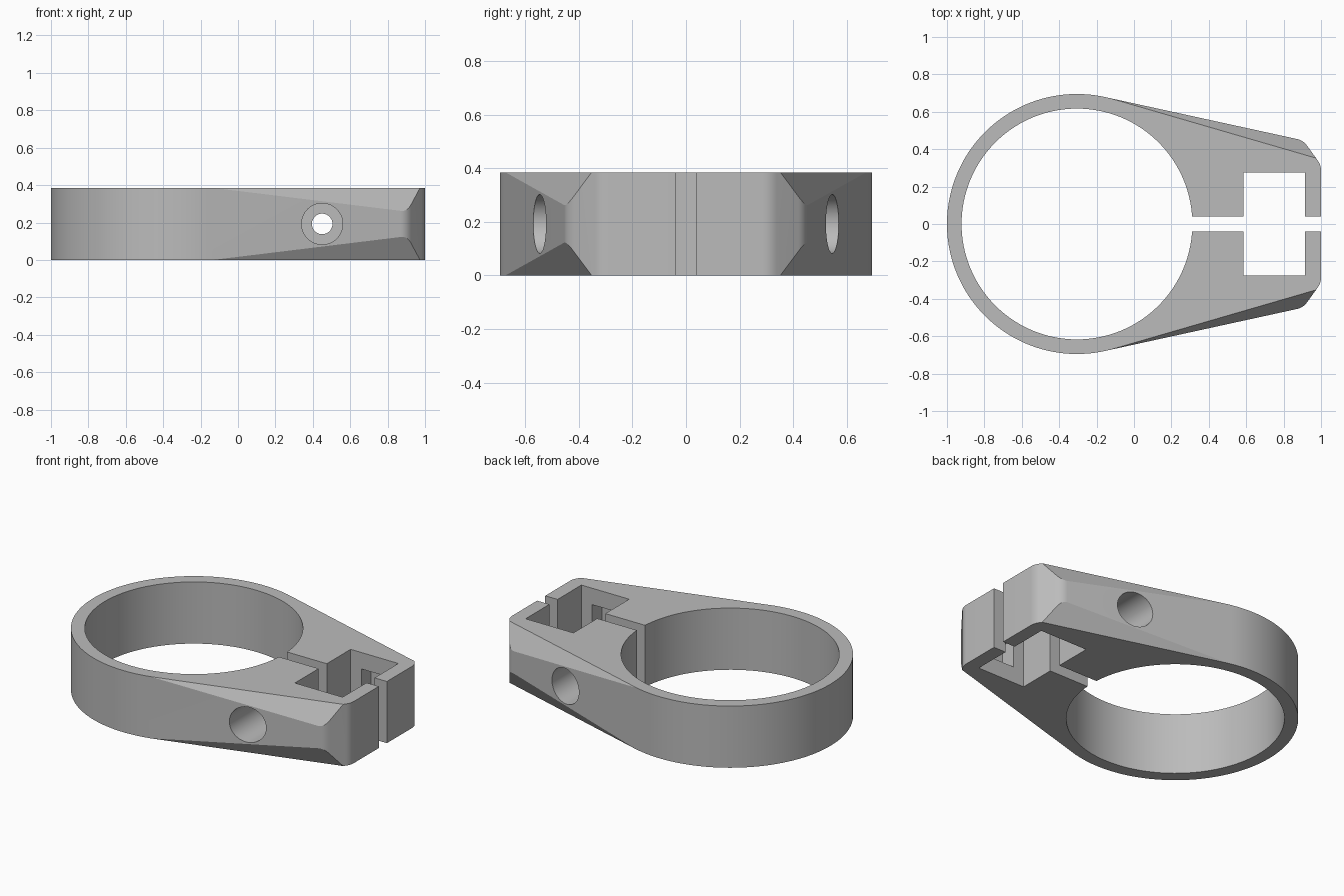
import bpy, bmesh, math
from mathutils import Vector

if "Cube" in bpy.data.objects:
    bpy.data.objects.remove(bpy.data.objects["Cube"], do_unlink=True)

HEIGHT = 0.385
MID = HEIGHT / 2
RING_X, RING_R, BORE_R = -0.305, 0.695, 0.617
SIDE_ANGLE = math.radians(12.3)     # slope of the arm sides
CHAMFER_ANGLE = math.radians(16.2)  # slope of the chamfer line on the top face

metal = bpy.data.materials.new("mid_grey")
metal.use_nodes = True
GREY = (0.5, 0.5, 0.5, 1)
metal.diffuse_color = GREY
metal.node_tree.nodes["Principled BSDF"].inputs["Base Color"].default_value = GREY


def ring_point(angle):
    """Point on the outer ring, measured from the +y direction towards +x."""
    return Vector((RING_X + RING_R * math.sin(angle), RING_R * math.cos(angle)))


def fillet(before, corner, after, size, steps=8):
    """Round a corner with a short curve."""
    a = corner + (before - corner).normalized() * size
    b = corner + (after - corner).normalized() * size
    ts = [i / steps for i in range(steps + 1)]
    return [a * (1 - t) ** 2 + corner * 2 * t * (1 - t) + b * t ** 2 for t in ts]


# Half outline: ring, tangent arm side, slanted nose, end face
arc_steps = 64
half = [ring_point(-math.pi / 2 + (SIDE_ANGLE + math.pi / 2) * i / arc_steps)
        for i in range(arc_steps + 1)]
shoulder, nose, end = Vector((0.905, 0.447)), Vector((1, 0.315)), Vector((1, 0))
half += fillet(half[-1], shoulder, nose, 0.035)
half += fillet(shoulder, nose, end, 0.03)
outline = half + [Vector((p.x, -p.y)) for p in reversed(half[1:])]

# Extrude the outline into the clamp body
bm = bmesh.new()
base = bm.faces.new([bm.verts.new((p.x, p.y, 0)) for p in outline])
top = bmesh.ops.extrude_face_region(bm, geom=[base])["geom"]
bmesh.ops.translate(bm, vec=(0, 0, HEIGHT),
                    verts=[g for g in top if isinstance(g, bmesh.types.BMVert)])
bmesh.ops.recalc_face_normals(bm, faces=bm.faces)

# Slice the four long arm chamfers
tangent = ring_point(CHAMFER_ANGLE)
along = Vector((math.cos(CHAMFER_ANGLE), -math.sin(CHAMFER_ANGLE), 0))
start = Vector((tangent.x, tangent.y, HEIGHT))
normal = along.cross(Vector((0.88, 0.452, 0.262)) - start).normalized()
if normal.y < 0:
    normal = -normal
for sy in (1, -1):
    for up in (1, -1):
        z = HEIGHT if up > 0 else 0
        bmesh.ops.bisect_plane(
            bm, geom=bm.verts[:] + bm.edges[:] + bm.faces[:], dist=1e-6,
            plane_co=(start.x, start.y * sy, z),
            plane_no=(normal.x, normal.y * sy, normal.z * up), clear_outer=True)
        bmesh.ops.holes_fill(bm, edges=[e for e in bm.edges if e.is_boundary], sides=0)
bmesh.ops.recalc_face_normals(bm, faces=bm.faces)
mesh = bpy.data.meshes.new("clamp_body")
bm.to_mesh(mesh)
bm.free()
body = bpy.data.objects.new("clamp_body", mesh)
bpy.context.collection.objects.link(body)
mesh.materials.append(metal)


def cut(cutter):
    """Subtract a cutter from the body and discard it."""
    cutter.hide_render = True
    bpy.context.view_layer.objects.active = body
    mod = body.modifiers.new("cut", 'BOOLEAN')
    mod.operation, mod.solver, mod.object = 'DIFFERENCE', 'EXACT', cutter
    bpy.ops.object.modifier_apply(modifier=mod.name)
    bpy.data.objects.remove(cutter, do_unlink=True)


def cut_box(x0, x1, y0, y1, z0=-0.1, z1=HEIGHT + 0.1):
    bpy.ops.mesh.primitive_cube_add(
        size=1, location=((x0 + x1) / 2, (y0 + y1) / 2, (z0 + z1) / 2))
    box = bpy.context.object
    box.scale = (x1 - x0, y1 - y0, z1 - z0)
    bpy.context.view_layer.update()
    cut(box)


def cut_cylinder(radius, depth, location, sides, turn=0):
    bpy.ops.mesh.primitive_cylinder_add(vertices=sides, radius=radius, depth=depth,
                                        location=location, rotation=(turn, 0, 0))
    cut(bpy.context.object)


# Ring bore, split slot and square pocket
cut_cylinder(BORE_R, 1, (RING_X, 0, MID), 128)
cut_box(0, 1.2, -0.04, 0.04)
cut_box(0.585, 0.915, -0.275, 0.275)

# Bolt hole with a counterbore from each side, recess in each pocket wall
cut_cylinder(0.055, 2, (0.45, 0, MID), 48, math.pi / 2)
for sy in (1, -1):
    cut_cylinder(0.11, 0.6, (0.45, sy * 0.58, MID), 64, math.pi / 2)
    cut_box(0.66, 0.84, *sorted((sy * 0.2, sy * 0.37)), MID - 0.09, MID + 0.09)

bpy.ops.object.select_all(action='DESELECT')
body.select_set(True)
bpy.context.view_layer.objects.active = body
bpy.ops.object.shade_smooth_by_angle(angle=math.radians(25))
